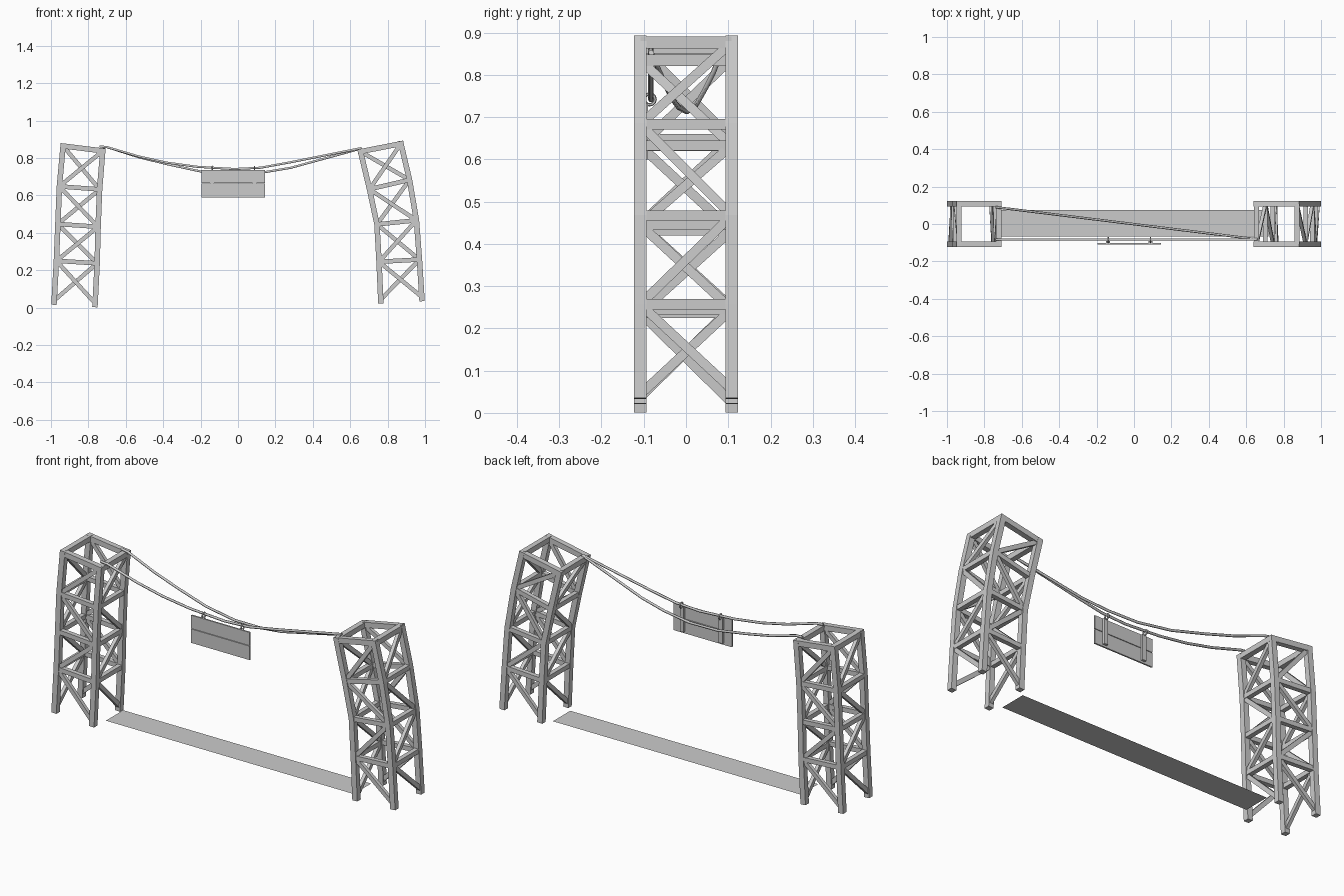
import bpy, bmesh, math
from mathutils import Vector

if "Cube" in bpy.data.objects:
    bpy.data.objects.remove(bpy.data.objects["Cube"])

Y = Vector((0, 1, 0))
LEG_Y = 0.108


def beam(name, pts, normal, w, d):
    """Square-section bar swept through pts; d is measured along normal."""
    pts = [Vector(p) for p in pts]
    bm = bmesh.new()
    rings = []
    for i, p in enumerate(pts):
        t = (pts[min(i + 1, len(pts) - 1)] - pts[max(i - 1, 0)]).normalized()
        n = (normal - t * normal.dot(t)).normalized()
        s = t.cross(n)
        rings.append([bm.verts.new(p + s * a * w / 2 + n * b * d / 2)
                      for a, b in ((-1, -1), (1, -1), (1, 1), (-1, 1))])
    for r0, r1 in zip(rings, rings[1:]):
        for k in range(4):
            bm.faces.new((r0[k], r0[k - 1], r1[k - 1], r1[k]))
    bm.faces.new(rings[0])
    bm.faces.new(rings[-1][::-1])
    bmesh.ops.recalc_face_normals(bm, faces=bm.faces)
    me = bpy.data.meshes.new(name)
    bm.to_mesh(me)
    bm.free()
    ob = bpy.data.objects.new(name, me)
    bpy.context.collection.objects.link(ob)
    return ob


def tower(side, left, right):
    """Four-legged lattice tower; left/right are (x, z) leg profiles from bottom to top."""
    def at(prof, i, y):
        x, z = prof[i]
        p = Vector((x, y, z))
        if i == 4:  # top rails sit just below the leg ends
            low = Vector((prof[3][0], y, prof[3][1]))
            p += (low - p).normalized() * 0.014
        return p

    # legs
    for prof in (left, right):
        for y in (-LEG_Y, LEG_Y):
            beam(side + "_tower_leg", [(x, y, z) for x, z in prof], Y, 0.029, 0.029)

    # four faces, each listed as its left and right leg seen from outside
    X = Vector((1, 0, 0))
    faces = (((left, -LEG_Y), (right, -LEG_Y), Y), ((right, -LEG_Y), (right, LEG_Y), X),
             ((right, LEG_Y), (left, LEG_Y), Y), ((left, LEG_Y), (left, -LEG_Y), X))
    for (pa, ya), (pb, yb), n in faces:
        for i in range(1, 5):
            size = 0.028 if i == 4 else 0.024
            beam(side + "_tower_rail", [at(pa, i, ya), at(pb, i, yb)], n, size, size)
            # zigzag bracing
            if i % 2:
                ends = [at(pa, i, ya), at(pb, i - 1, yb)]
            else:
                ends = [at(pa, i - 1, ya), at(pb, i, yb)]
            if i == 1:  # keep the lowest brace above the feet
                ends[1].z += 0.022
            beam(side + "_tower_brace", ends, n, 0.022, 0.018)


tower("left",
      [(-0.984, 0.015), (-0.971, 0.25), (-0.963, 0.447), (-0.955, 0.648), (-0.934, 0.878)],
      [(-0.765, 0.002), (-0.753, 0.237), (-0.748, 0.432), (-0.740, 0.632), (-0.722, 0.852)])
tower("right",
      [(0.764, 0.022), (0.754, 0.245), (0.743, 0.445), (0.703, 0.633), (0.652, 0.848)],
      [(0.984, 0.034), (0.970, 0.257), (0.954, 0.467), (0.917, 0.683), (0.868, 0.890)])


def rope(name, pts):
    cu = bpy.data.curves.new(name, 'CURVE')
    cu.dimensions = '3D'
    cu.bevel_depth = 0.0065
    cu.bevel_resolution = 1
    cu.use_fill_caps = True
    sp = cu.splines.new('POLY')
    sp.points.add(len(pts) - 1)
    for q, p in zip(sp.points, pts):
        q.co = (*p, 1)
    ob = bpy.data.objects.new(name, cu)
    bpy.context.collection.objects.link(ob)


# ropes: one straight along the front, one crossing from back to front
front = [(-0.74, 0.862), (-0.70, 0.858), (-0.53, 0.808), (-0.38, 0.775), (-0.22, 0.753), (-0.02, 0.741),
         (0.12, 0.748), (0.28, 0.777), (0.47, 0.815), (0.66, 0.853)]
cross = [(-0.74, 0.862), (-0.70, 0.858), (-0.53, 0.804), (-0.38, 0.767), (-0.2, 0.728), (-0.02, 0.713),
         (0.14, 0.724), (0.28, 0.747), (0.47, 0.799), (0.66, 0.851)]
rope("front_rope", [(x, -0.083, z) for x, z in front])
rope("crossing_rope", [(x, 0.09 - 0.172 * (x + 0.74) / 1.4, z) for x, z in cross])

# hanging sign: two planks on two battens with rope rings
for z0, z1 in ((0.590, 0.663), (0.666, 0.735)):
    beam("sign_plank", [(-0.195, -0.106, (z0 + z1) / 2), (0.145, -0.106, (z0 + z1) / 2)],
         Y, z1 - z0, 0.008)
for x in (-0.138, 0.088):
    beam("sign_batten", [(x, -0.096, 0.60), (x, -0.096, 0.733)], Y, 0.022, 0.012)
    bpy.ops.mesh.primitive_torus_add(location=(x, -0.086, 0.742), rotation=(0, math.pi / 2, 0),
                                     major_radius=0.013, minor_radius=0.004,
                                     major_segments=12, minor_segments=6)
    bpy.context.object.name = "sign_ring"

# flat strip between the towers
bpy.ops.mesh.primitive_plane_add(size=1, location=(0, 0.004, 0.025))
strip = bpy.context.object
strip.name = "ground_strip"
strip.scale = (1.44, 0.144, 1)
